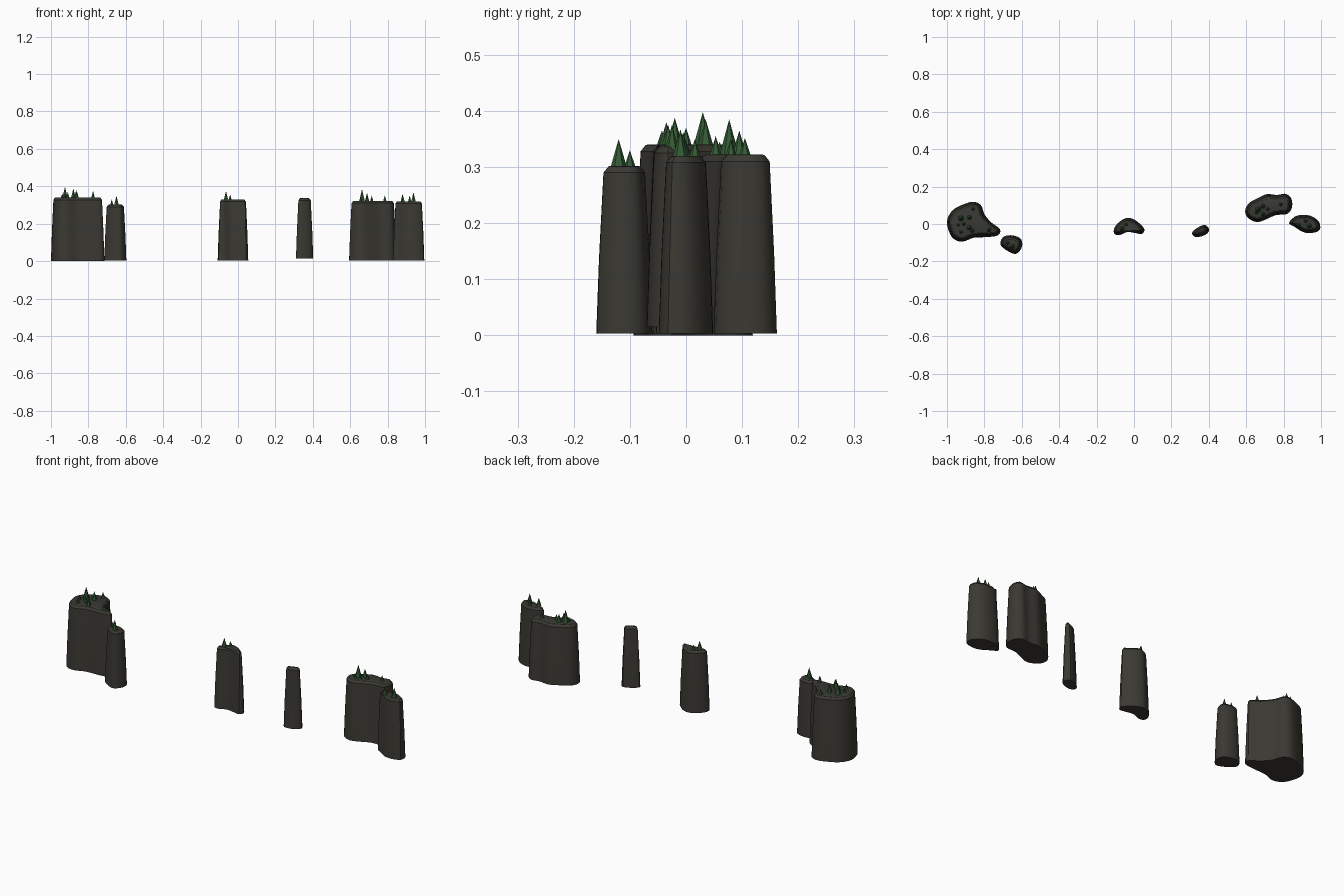
import bpy, bmesh, math
from mathutils import Vector

if "Cube" in bpy.data.objects:
    bpy.data.objects.remove(bpy.data.objects["Cube"])


def material(name, rgb):
    m = bpy.data.materials.new(name)
    m.diffuse_color = (*rgb, 1)
    m.use_nodes = True
    m.node_tree.nodes["Principled BSDF"].inputs["Base Color"].default_value = m.diffuse_color
    return m


ROCK = material("dark rock", (0.042, 0.040, 0.032))
TOP = material("rock top", (0.040, 0.040, 0.034))
GREEN = material("pine green", (0.035, 0.105, 0.035))


def smooth_loop(pts, n=3):
    """Closed rounded curve through the outline points."""
    out = []
    k = len(pts)
    for i in range(k):
        a, b, c, d = (Vector(pts[(i + j) % k]) for j in (-1, 0, 1, 2))
        for s in range(n):
            t = s / n
            out.append(0.5 * (2*b + (c - a)*t + (2*a - 5*b + 4*c - d)*t*t + (3*b - a - 3*c + d)*t**3))
    return out


def inset(loop, dist):
    """Outline moved inward along its normals (clockwise outline)."""
    res = []
    for i, p in enumerate(loop):
        t = loop[(i + 1) % len(loop)] - loop[i - 1]
        res.append(p + Vector((t.y, -t.x)).normalized() * dist)
    return res


def rock(name, pts, z0, z1):
    loop = smooth_loop(pts)
    h = z1 - z0
    bm = bmesh.new()
    # rings: base, tapered wall, rounded shoulder, flat top
    rings = []
    for d, z in ((0, z0), (0.005, z0 + h*0.45), (0.013, z1 - 0.012), (0.022, z1 - 0.001), (0.025, z1)):
        rings.append([bm.verts.new((p.x, p.y, z)) for p in inset(loop, d)])
    n = len(loop)
    for lo, hi in zip(rings, rings[1:]):
        for i in range(n):
            j = (i + 1) % n
            bm.faces.new((lo[i], lo[j], hi[j], hi[i]))
    bm.faces.new(rings[0])
    bm.faces.new(rings[-1]).material_index = 1
    bmesh.ops.recalc_face_normals(bm, faces=bm.faces)
    me = bpy.data.meshes.new(name)
    bm.to_mesh(me)
    bm.free()
    me.materials.append(ROCK)
    me.materials.append(TOP)
    ob = bpy.data.objects.new(name, me)
    bpy.context.collection.objects.link(ob)
    bpy.ops.object.select_all(action='DESELECT')
    ob.select_set(True)
    bpy.context.view_layer.objects.active = ob
    bpy.ops.object.shade_smooth_by_angle(angle=math.radians(30))


def trees(name, base, items):
    for i, (x, y, tip) in enumerate(items):
        h = tip - base + 0.004
        bpy.ops.mesh.primitive_cone_add(vertices=6, radius1=0.004 + h * 0.21, radius2=0, depth=h,
                                        location=(x, y, base - 0.004 + h / 2))
        ob = bpy.context.object
        ob.name = f"{name}_{i + 1}"
        ob.data.materials.append(GREEN)


# Rock pillars, outlines clockwise from the left end
rock("large_left_pillar", [(-1, .016), (-.973, .07), (-.925, .1), (-.861, .119), (-.818, .1), (-.8, .053),
     (-.765, .01), (-.717, -.027), (-.727, -.06), (-.786, -.07), (-.856, -.073), (-.91, -.093),
     (-.952, -.087), (-.984, -.053)], 0, .34)
rock("small_left_pillar", [(-.715, -.107), (-.7, -.07), (-.658, -.06), (-.61, -.075), (-.597, -.11),
     (-.612, -.145), (-.64, -.16), (-.69, -.135)], .003, .302)
rock("middle_pillar", [(-.107, -.027), (-.086, .005), (-.043, .032), (-.005, .027), (.027, .005),
     (.055, -.027), (.043, -.053), (.005, -.048), (-.037, -.043), (-.075, -.059), (-.104, -.053)], .003, .33)
rock("thin_pillar", [(.31, -.048), (.337, -.021), (.38, -.005), (.402, -.032), (.38, -.059), (.33, -.07)],
     .015, .337)
rock("large_right_pillar", [(.594, .07), (.615, .112), (.663, .139), (.711, .16), (.765, .155), (.807, .162),
     (.84, .139), (.845, .09), (.818, .053), (.76, .048), (.711, .027), (.658, .01), (.61, .032)], .003, .322)
rock("small_right_pillar", [(.829, .005), (.856, .037), (.893, .048), (.947, .043), (.99, .01),
     (.992, -.032), (.95, -.048), (.904, -.043), (.86, -.016)], .003, .32)

# Pine trees: x, y, tip height
trees("large_left_tree", .34, [(-.925, .03, .398), (-.88, -.02, .388), (-.865, -.035, .38), (-.91, 0, .37),
      (-.88, .035, .385), (-.86, .08, .37), (-.94, -.005, .362), (-.925, -.043, .365), (-.775, -.032, .375)])
trees("small_left_tree", .302, [(-.65, -.12, .35), (-.675, -.1, .33)])
trees("middle_tree", .33, [(-.064, -.025, .375), (-.042, -.003, .355)])
trees("large_right_tree", .322, [(.663, .077, .385), (.69, .095, .365), (.715, .08, .35), (.69, .053, .355),
      (.655, .06, .345), (.785, .105, .352)])
trees("small_right_tree", .32, [(.88, -.005, .36), (.918, .016, .35), (.938, -.01, .367)])
